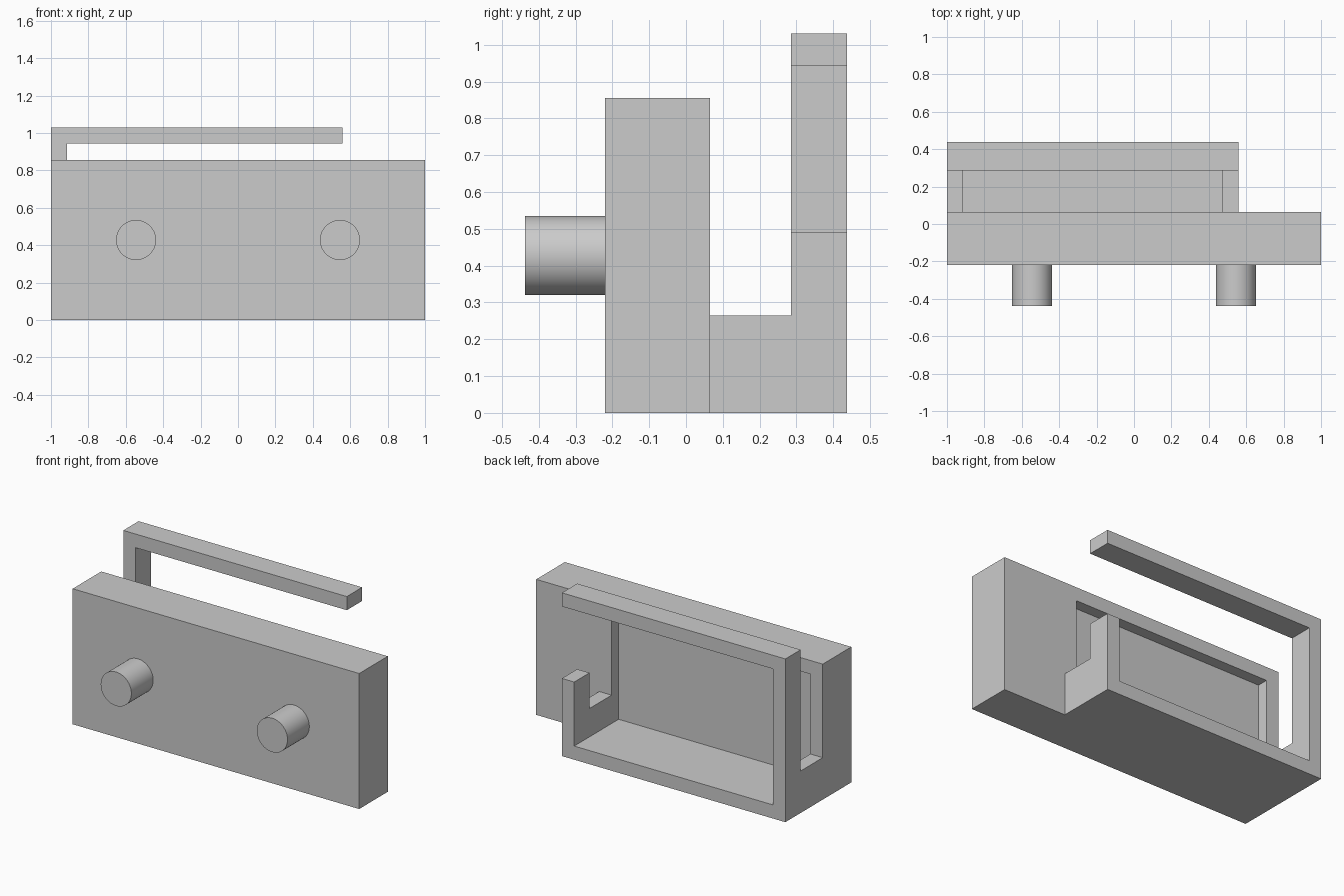
import bpy
import bmesh
import math

default = bpy.data.objects.get("Cube")
if default:
    bpy.data.objects.remove(default, do_unlink=True)

# Single grey finish
grey = bpy.data.materials.new("plain_grey")
grey.use_nodes = True
colour = (0.6, 0.6, 0.6, 1)
grey.diffuse_color = colour
grey.node_tree.nodes["Principled BSDF"].inputs["Base Color"].default_value = colour

# Main dimensions
BODY_BACK, BACK = 0.065, 0.4375
FRONT = -0.22
HOLDER_END = 0.56
WALL = 0.086
TOP = 1.03


def extrude_profile(name, points, x0, x1):
    """Solid made by sweeping a (y, z) outline along x."""
    bm = bmesh.new()
    face = bm.faces.new([bm.verts.new((x0, y, z)) for y, z in points])
    result = bmesh.ops.extrude_face_region(bm, geom=[face])
    moved = [v for v in result["geom"] if isinstance(v, bmesh.types.BMVert)]
    bmesh.ops.translate(bm, verts=moved, vec=(x1 - x0, 0, 0))
    bmesh.ops.recalc_face_normals(bm, faces=bm.faces)
    mesh = bpy.data.meshes.new(name)
    bm.to_mesh(mesh)
    bm.free()
    mesh.materials.append(grey)
    obj = bpy.data.objects.new(name, mesh)
    bpy.context.collection.objects.link(obj)
    return obj


def cut_box(target, x, y, z):
    """Remove a box, given as ranges, from the target."""
    outline = [(y[0], z[0]), (y[1], z[0]), (y[1], z[1]), (y[0], z[1])]
    cutter = extrude_profile("cutter", outline, *x)
    cutter.hide_render = True
    mod = target.modifiers.new("cut", "BOOLEAN")
    mod.operation = "DIFFERENCE"
    mod.solver = "EXACT"
    mod.object = cutter
    bpy.context.view_layer.objects.active = target
    bpy.ops.object.modifier_apply(modifier=mod.name)
    bpy.data.objects.remove(cutter, do_unlink=True)


# Block with an upright holder behind it, as one U-shaped section
housing = extrude_profile("housing", [
    (FRONT, 0), (BACK, 0), (BACK, TOP), (0.285, TOP),
    (0.285, 0.265), (BODY_BACK, 0.265), (BODY_BACK, 0.855), (FRONT, 0.855)], -1, 1)

inner = (-1 + WALL, HOLDER_END - WALL)
# Holder stops short of the block's left end
cut_box(housing, (HOLDER_END, 1.2), (BODY_BACK, 0.6), (-0.1, 1.2))
# Shallow pocket in the back of the block
cut_box(housing, inner, (-0.005, 0.2), (WALL, 0.855 - WALL))
# Open window through the holder frame
cut_box(housing, inner, (BODY_BACK, 0.6), (WALL, TOP - WALL))
# Gap between the short left post and the top rail
cut_box(housing, (inner[1] - 0.05, 0.7), (0.25, 0.6), (0.49, TOP - WALL))

# Round pegs on the front
for side, x in (("right", -0.545), ("left", 0.545)):
    bpy.ops.mesh.primitive_cylinder_add(
        vertices=64, radius=0.107, depth=0.2175,
        location=(x, FRONT - 0.10875, 0.4275), rotation=(math.pi / 2, 0, 0))
    peg = bpy.context.object
    peg.name = side + "_peg"
    peg.data.materials.append(grey)
    bpy.ops.object.shade_smooth_by_angle(angle=math.radians(30))
